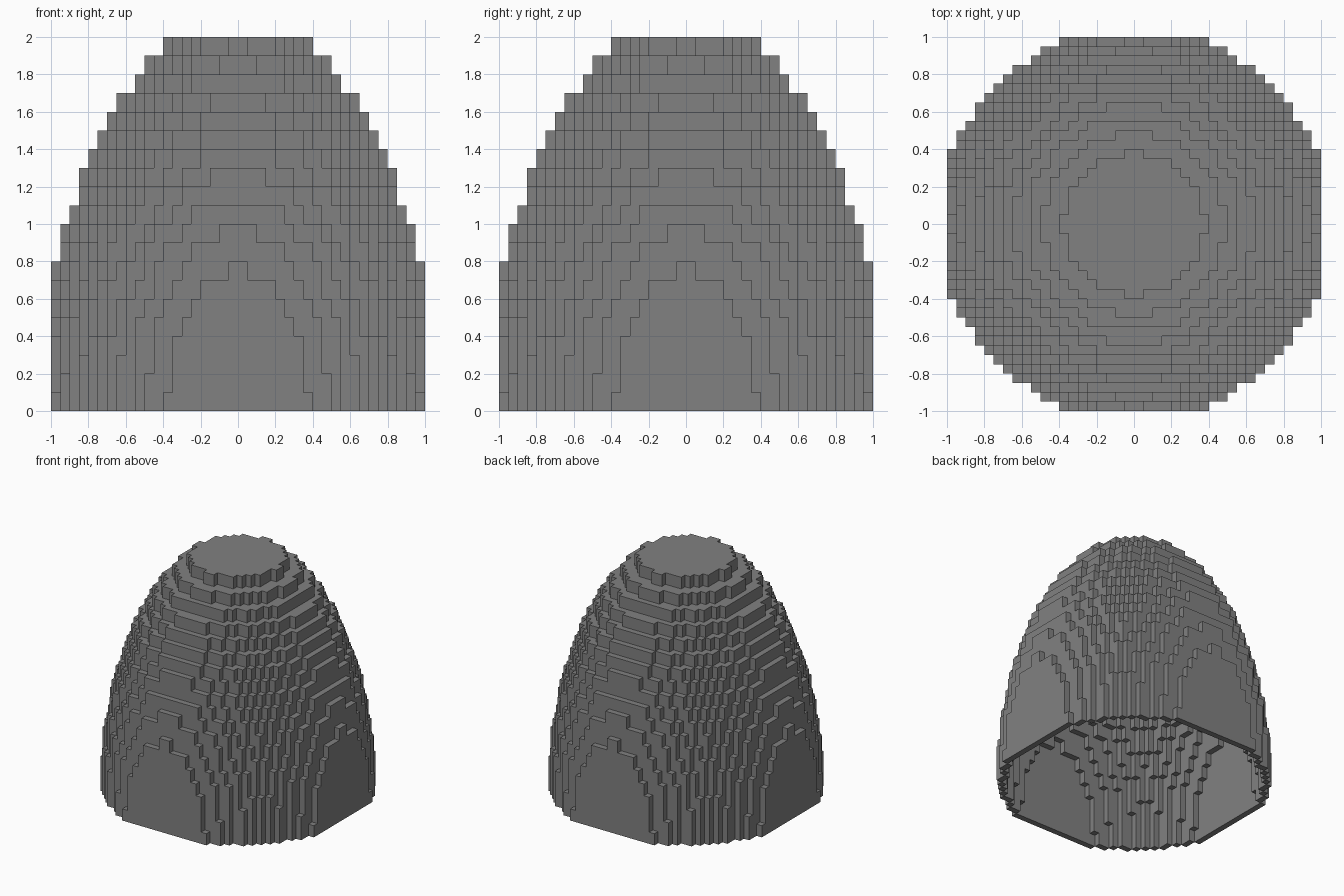
import bpy
import bmesh
from mathutils import Vector

if "Cube" in bpy.data.objects:
    bpy.data.objects.remove(bpy.data.objects["Cube"], do_unlink=True)

N = 20                              # blocks from the centre to each side, and layers
SIZE = Vector((0.05, 0.05, 0.1))    # one block, twice as tall as wide
LIMIT = 1747                        # squared radius in half-blocks
AXES = [Vector(d) for d in ((1, 0, 0), (-1, 0, 0), (0, 1, 0),
                            (0, -1, 0), (0, 0, 1), (0, 0, -1))]


def in_dome(i, j, k):
    """True for blocks inside the sphere, clipped to the cube of N blocks."""
    return (all(-N <= c < N for c in (i, j, k)) and
            sum((2 * c + 1) ** 2 for c in (i, j, k)) <= LIMIT)


def step(cell, d):
    return tuple(c + int(a) for c, a in zip(cell, d))


# Shell: one block thick, open at the bottom
span = range(-N, N)
solid = [(i, j, k) for i in span for j in span for k in range(N) if in_dome(i, j, k)]
shell = {c for c in solid if not all(in_dome(*step(c, d)) for d in AXES)}

# Faces wherever a shell block meets empty space
bm = bmesh.new()
corners = {}


def corner(p):
    key = tuple(round(c) for c in p)
    if key not in corners:
        corners[key] = bm.verts.new([c * s for c, s in zip(key, SIZE)])
    return corners[key]


for cell in sorted(shell):
    middle = Vector(cell) + Vector((0.5, 0.5, 0.5))
    for d in AXES:
        if step(cell, d) in shell:
            continue
        u = Vector((d.y, d.z, d.x))
        v = d.cross(u)
        bm.faces.new([corner(middle + (d + u * a + v * b) / 2)
                      for a, b in ((-1, -1), (1, -1), (1, 1), (-1, 1))])

mesh = bpy.data.meshes.new("block_dome")
bm.to_mesh(mesh)
bm.free()
dome = bpy.data.objects.new("block_dome", mesh)
bpy.context.collection.objects.link(dome)

# Plain grey material
grey = bpy.data.materials.new("mid_grey")
grey.use_nodes = True
colour = (0.22, 0.22, 0.22, 1)
grey.diffuse_color = colour
grey.node_tree.nodes["Principled BSDF"].inputs["Base Color"].default_value = colour
mesh.materials.append(grey)
